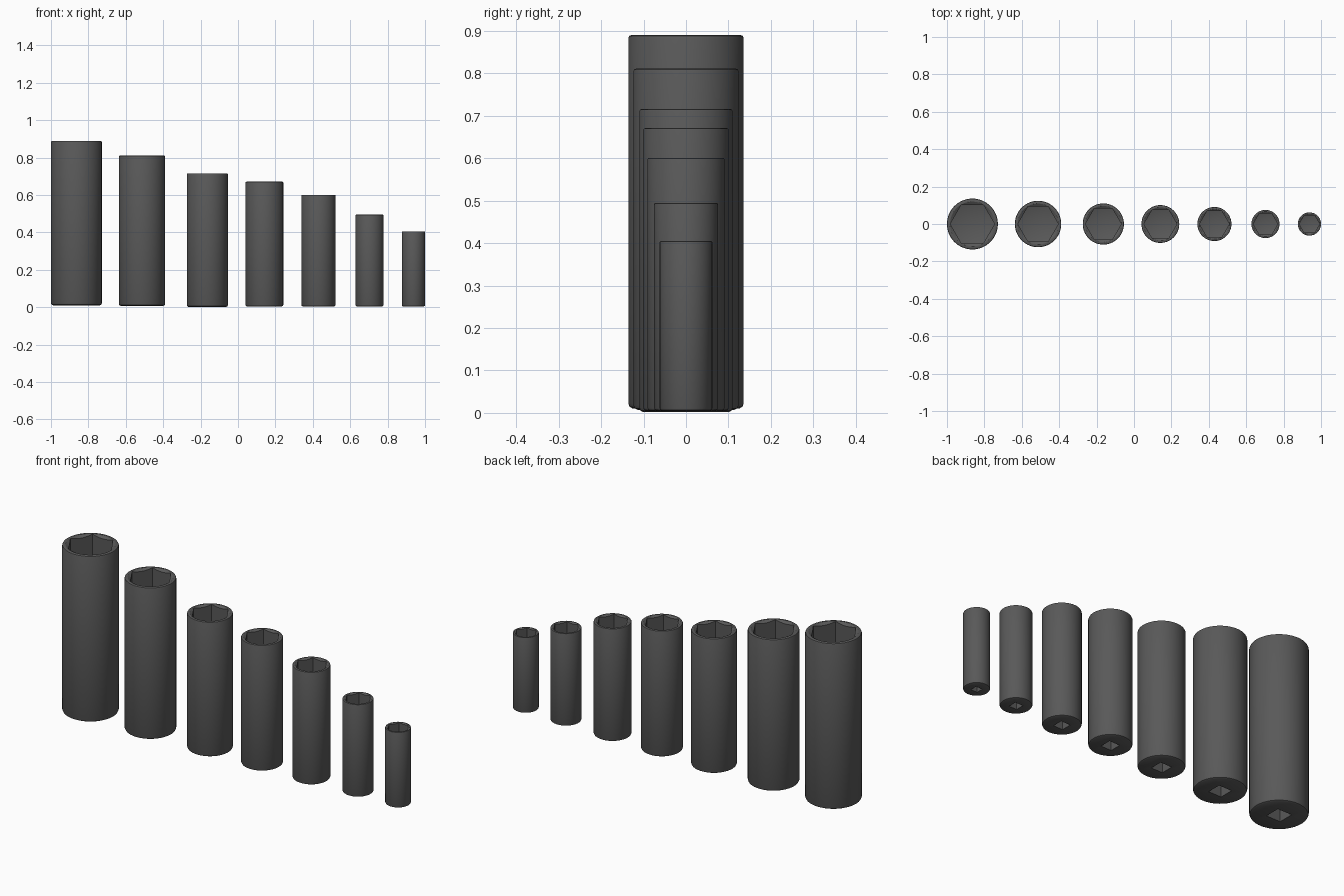
import bpy, bmesh
from math import pi, cos, sin, radians, sqrt

if "Cube" in bpy.data.objects:
    bpy.data.objects.remove(bpy.data.objects["Cube"])

# centre x, radius, bottom z, top z of each socket
SOCKETS = [(-0.864, 0.136, 0.010, 0.890), (-0.513, 0.124, 0.007, 0.811),
           (-0.164, 0.110, 0.002, 0.716), (0.141, 0.101, 0.004, 0.671),
           (0.430, 0.091, 0.004, 0.601), (0.703, 0.075, 0.005, 0.495),
           (0.938, 0.062, 0.005, 0.405)]


def stack(name, x, profile, sides, turn=0.0):
    """Closed solid from (radius, z) rings; radius 0 makes a tip."""
    bm = bmesh.new()
    rings = []
    for r, z in profile:
        n = sides if r > 0 else 1
        rings.append([bm.verts.new((x + r * cos(turn + 2 * pi * i / sides),
                                    r * sin(turn + 2 * pi * i / sides), z))
                      for i in range(n)])
    for a, b in zip(rings, rings[1:]):
        for i in range(sides):
            j = (i + 1) % sides
            quad = [a[i % len(a)], a[j % len(a)], b[j % len(b)], b[i % len(b)]]
            bm.faces.new(list(dict.fromkeys(quad)))
    for ring in (rings[0], rings[-1]):
        if len(ring) > 1:
            bm.faces.new(ring)
    bmesh.ops.recalc_face_normals(bm, faces=bm.faces)
    mesh = bpy.data.meshes.new(name)
    bm.to_mesh(mesh)
    bm.free()
    obj = bpy.data.objects.new(name, mesh)
    bpy.context.collection.objects.link(obj)
    return obj


def cut(body, cutter):
    mod = body.modifiers.new("cut", 'BOOLEAN')
    mod.operation = 'DIFFERENCE'
    mod.solver = 'EXACT'
    mod.object = cutter
    bpy.context.view_layer.objects.active = body
    bpy.ops.object.modifier_apply(modifier=mod.name)
    bpy.data.objects.remove(cutter)


for k, (x, r, z0, z1) in enumerate(SOCKETS, 1):
    h = z1 - z0
    # outer sleeve with chamfered ends
    body = stack(f"socket_{k}", x, [
        (r * 0.92, z0), (r * 0.975, z0 + r * 0.03), (r, z0 + r * 0.09),
        (r, z1 - r * 0.05), (r * 0.985, z1 - r * 0.015), (r * 0.95, z1)], 64)
    # hexagonal nut recess with a shallow conical floor
    hexr = r * 0.87
    floor = z0 + h * 0.5
    cut(body, stack("hex_cutter", x, [
        (0, floor - r * 0.25), (hexr, floor), (hexr, z1 + 0.05)], 6))
    # conical lead-in at the mouth
    slope = 0.6
    cut(body, stack("mouth_cutter", x, [
        (hexr * 0.7, z1 - hexr * 0.31 * slope),
        (hexr * 1.01 + 0.02 / slope, z1 + 0.02)], 64))
    # square drive hole in the base
    half = r * 0.30
    cut(body, stack("drive_cutter", x, [
        (half * sqrt(2), z0 - 0.05), (half * sqrt(2), z0 + h * 0.25)], 4, pi / 4))
    bpy.ops.object.select_all(action='DESELECT')
    body.select_set(True)
    bpy.context.view_layer.objects.active = body
    bpy.ops.object.shade_smooth_by_angle(angle=radians(30))
    # black steel
    mat = bpy.data.materials.get("dark_steel") or bpy.data.materials.new("dark_steel")
    mat.diffuse_color = (0.1, 0.1, 0.1, 1)
    mat.use_nodes = True
    mat.node_tree.nodes["Principled BSDF"].inputs["Base Color"].default_value = mat.diffuse_color
    body.data.materials.clear()
    body.data.materials.append(mat)
